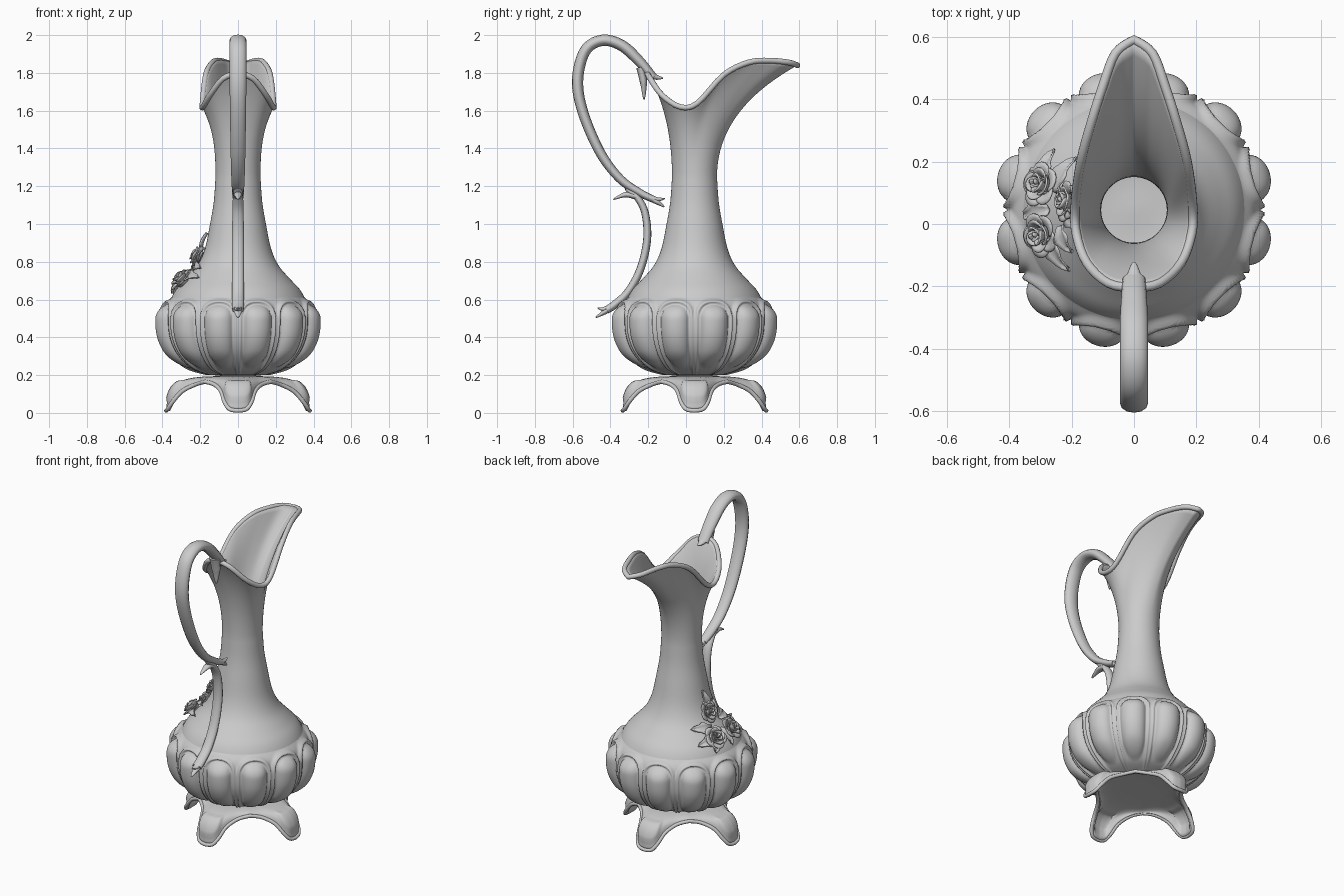
import bpy, bmesh, math
from mathutils import Vector, Matrix

if "Cube" in bpy.data.objects:
    bpy.data.objects.remove(bpy.data.objects["Cube"])

GREY = (0.6, 0.6, 0.6, 1)
mat = bpy.data.materials.new("plain_grey")
mat.use_nodes = True
mat.diffuse_color = GREY
mat.node_tree.nodes["Principled BSDF"].inputs["Base Color"].default_value = GREY
AXIS = Vector((0, 0.045, 0))


def link(name, data):
    obj = bpy.data.objects.new(name, data)
    bpy.context.collection.objects.link(obj)
    data.materials.append(mat)
    return obj


def spline(pts, n):
    """Smooth path through the points, n steps per span."""
    p = [Vector(q) for q in pts]
    p = [p[0]] + p + [p[-1]]
    out = []
    for a, b, c, d in zip(p, p[1:], p[2:], p[3:]):
        for i in range(n):
            t = i / n
            out.append(b + (c - a) * t / 2 + (a * 2 - b * 5 + c * 4 - d) * t**2 / 2
                       + (b * 3 - a - c * 3 + d) * t**3 / 2)
    return out + [p[-1]]


def skin(name, patches, wrap=False, thick=0):
    """Mesh from grids of points, with an optional wall thickness."""
    bm = bmesh.new()
    for rows in patches:
        grid = [[bm.verts.new(p) for p in row] for row in rows]
        n = len(rows[0])
        for lo, hi in zip(grid, grid[1:]):
            for i in range(n if wrap else n - 1):
                j = (i + 1) % n
                bm.faces.new((lo[i], lo[j], hi[j], hi[i]))
    bmesh.ops.remove_doubles(bm, verts=bm.verts, dist=1e-5)
    for f in bm.faces:
        f.smooth = True
    mesh = bpy.data.meshes.new(name)
    bm.to_mesh(mesh)
    bm.free()
    obj = link(name, mesh)
    if thick:
        mod = obj.modifiers.new("wall", "SOLIDIFY")
        mod.thickness = thick
        mod.offset = -1
    return obj


def tube(name, pts, depth, radii=(1, 1), cyclic=False, widen=1):
    """Round tube whose radius runs through the given factors."""
    cu = bpy.data.curves.new(name, "CURVE")
    cu.dimensions = "3D"
    cu.bevel_depth = depth
    cu.bevel_resolution = 4
    cu.use_fill_caps = True
    sp = cu.splines.new("POLY")
    sp.points.add(len(pts) - 1)
    sp.use_cyclic_u = cyclic
    for i, (point, p) in enumerate(zip(sp.points, pts)):
        k = i / (len(pts) - 1) * (len(radii) - 1)
        a = min(int(k), len(radii) - 2)
        point.co = (*p, 1)
        point.radius = radii[a] + (radii[a + 1] - radii[a]) * (k - a)
    obj = link(name, cu)
    obj.scale.x = widen
    return obj


def ring_dir(a):
    return Vector((math.sin(a), -math.cos(a), 0))


# Vessel: turned body and neck, opening into a swept spout
COLS = 72
profile = [(0, .2), (.13, .2), (.25, .25), (.33, .32), (.37, .4), (.38, .5), (.365, .58),
           (.33, .65), (.275, .71), (.215, .78), (.175, .87), (.148, 1), (.128, 1.12), (.119, 1.25)]
half = spline([(0, -.205, 1.8), (.08, -.19, 1.77), (.15, -.125, 1.68), (.185, -.03, 1.62),
               (.188, .06, 1.64), (.17, .2, 1.79), (.135, .33, 1.855), (.1, .44, 1.865),
               (.06, .545, 1.855), (0, .59, 1.84)], 4)
rim = half + [Vector((-p.x, p.y, p.z)) for p in half[-2:0:-1]]
dirs = [ring_dir(math.tau * i / COLS) for i in range(COLS)]
rows = [[AXIS + d * q.x + Vector((0, 0, q.y)) for d in dirs] for q in spline(profile, 4)]
neck = rows[-1]
for k in range(1, 21):
    t = k / 20
    row = []
    for a, b in zip(neck, rim):
        c = Vector((a.x, a.y, a.z + (b.z - a.z) * .6))
        row.append(a * (1 - t)**2 + c * 2 * t * (1 - t) + b * t * t)
    rows.append(row)
skin("vessel", [rows], True, .014)
tube("vessel_rim", rim, .015, cyclic=True)

# Fluted belt: twelve arched lobes with a beaded border and a swollen middle
LOBES, STEPS = 12, 24
belt = []
for q in spline([(.15, .2), (.26, .235), (.345, .31), (.39, .4), (.4, .5), (.385, .57), (.353, .612)], 8):
    r, z = q
    row = []
    arch = max(0, (z - .49) / .115)
    foot = max(0, (.33 - z) / .13)
    for i in range(LOBES * STEPS):
        s = abs(i % STEPS / STEPS * 2 - 1)
        edge = (s**2.5 + arch**2.5)**.4
        mid = (s**2.5 + arch**2.5 + foot**2.5)**.4
        bump = .022 * math.exp(-((edge - .88) / .09)**2)
        bump += .05 * max(0, 1 - (mid / .72)**2)**.6
        row.append(AXIS + ring_dir(math.tau * i / LOBES / STEPS) * (r + bump) + Vector((0, 0, z)))
    belt.append(row)
skin("fluted_belt", [belt], True)

# Base: one arched sheet drawn down into four feet with raised pads
side = spline([(.38, 0, .012), (.372, .045, .02), (.345, .072, .06), (.295, .09, .115),
               (.225, .125, .15), (.175, .175, .165)], 4)
leg = [Vector((p.x, -p.y, p.z)) for p in side[:0:-1]] + side[:-1]
edge, across = [], []
for k in range(4):
    out, tan = ring_dir(k * math.pi / 2), ring_dir((k + 1) * math.pi / 2)
    for i, p in enumerate(leg):
        edge.append(out * p.x + tan * p.y + Vector((0, 0, p.z)))
        across.append(i / (len(side) - 1) - 1)
TOP = .195
sheet = []
for k in range(24, -1, -1):
    t = k / 24
    row = []
    for e, s in zip(edge, across):
        flat = Vector((e.x, e.y, 0))
        w1, w2, w3 = 3 * t * (1 - t)**2, 3 * t * t * (1 - t), t**3
        p = flat * (w1 * .75 + w2 * .97 + w3) + Vector((0, 0, TOP * (1 - w3) + e.z * w3))
        pad = max(0, 1 - (s / .45)**2) * max(0, 1 - ((t - .72) / .2)**2)
        p += (flat.normalized() + Vector((0, 0, 1))) * .008 * min(1, pad * 4)
        row.append(AXIS + p)
    sheet.append(row)
skin("footed_base", [sheet], True, .018)
tube("base_rim", [AXIS + p for p in edge], .011, cyclic=True)


# Handle: two flattened scrolls with forked ends
def scroll(name, path, depth, radii, widen=1.5):
    tube(name, spline([(0, y, z) for y, z in path], 8), depth, radii, widen=widen)


scroll("upper_handle", [(-.175, 1.775), (-.243, 1.857), (-.34, 1.945), (-.445, 1.972), (-.535, 1.915),
                        (-.574, 1.76), (-.545, 1.59), (-.455, 1.38), (-.35, 1.24), (-.243, 1.165),
                        (-.17, 1.13)], .03, (.8, 1, 1, 1, .9, .75, .6))
scroll("lower_handle", [(-.315, 1.19), (-.265, 1.15), (-.217, 1.06), (-.206, .915), (-.243, .757),
                        (-.307, .64), (-.375, .575), (-.42, .545)], .021, (.6, .9, 1, 1, 1, 1))
prongs = [("top_prong_inner", [(-.21, 1.815), (-.165, 1.78), (-.122, 1.772)], .02),
          ("top_prong_outer", [(-.24, 1.83), (-.225, 1.75), (-.222, 1.66)], .024),
          ("middle_prong_high", [(-.2, 1.145), (-.155, 1.13), (-.112, 1.135)], .016),
          ("middle_prong_low", [(-.2, 1.14), (-.15, 1.115), (-.115, 1.09)], .017),
          ("curl_prong_out", [(-.26, 1.145), (-.32, 1.155), (-.385, 1.13)], .018),
          ("curl_prong_up", [(-.28, 1.16), (-.31, 1.185), (-.312, 1.21)], .016),
          ("end_prong_high", [(-.38, .575), (-.43, .55), (-.468, .555)], .016),
          ("end_prong_low", [(-.38, .57), (-.43, .535), (-.478, .505)], .018)]
for name, path, depth in prongs:
    scroll(name, path, depth, (1, .8, .15))


# Flower spray on the right shoulder
def on_body(deg, z, lift=0):
    for (r0, z0), (r1, z1) in zip(profile, profile[1:]):
        if z0 <= z <= z1 and z1 > z0:
            r = r0 + (r1 - r0) * (z - z0) / (z1 - z0)
            slope = (r0 - r1) / (z1 - z0)
    a = math.radians(deg)
    out = Vector((math.cos(a), math.sin(a), 0))
    normal = (out + Vector((0, 0, slope))).normalized()
    return AXIS + out * r + Vector((0, 0, z)) + normal * lift, normal


def rose(name, deg, z, size):
    at, normal = on_body(deg, z)
    frame = Matrix.Translation(at) @ normal.to_track_quat("Z", "Y").to_matrix().to_4x4()
    petals = []
    rings = [(3, .08, .15, .95), (3, .25, .25, .9), (4, .4, .4, .75), (5, .5, .6, .5)]
    for k, (count, base, flare, height) in enumerate(rings):
        for n in range(count):
            rows = []
            for i in range(6):
                row = []
                for j in range(-4, 5):
                    s = j / 4
                    t = i / 5 * (1 - .3 * s * s)
                    a = math.tau * n / count + k * .7 + s * 4.2 / count
                    r = base + flare * t * t + .06 * s
                    h = height * t - .25 * t**4 * flare
                    row.append(frame @ (Vector((math.cos(a) * r, math.sin(a) * r, h)) * size))
                rows.append(row)
            petals.append(rows)
    skin(name, petals, False, .006)


def leaf(deg0, z0, deg1, z1, width=.03):
    a, b = on_body(deg0, z0)[0], on_body(deg1, z1)[0]
    rows = []
    for i in range(9):
        t = i / 8
        p, normal = on_body(deg0 + (deg1 - deg0) * t, z0 + (z1 - z0) * t, .012 + .014 * math.sin(math.pi * t))
        cross = (b - a).cross(normal).normalized()
        wide = width * math.sin(math.pi * (.12 + .88 * t)) * (1 + .2 * math.cos(t * 14))
        rows.append([p + cross * s * wide + normal * .012 * (abs(s) - .5) for s in (-1, -.5, 0, .5, 1)])
    return rows


for name, deg, z, size in [("rose_back", 165, .69, .068), ("rose_front", 195, .69, .068),
                           ("rose_top", 173, .82, .062)]:
    rose(name, deg, z, size)
skin("rose_leaves", [leaf(168, .74, 138, .75), leaf(165, .69, 143, .67), leaf(195, .71, 223, .71),
                     leaf(192, .76, 214, .76), leaf(180, .72, 183, .63), leaf(163, .69, 160, .625),
                     leaf(175, .83, 171, .95), leaf(178, .81, 198, .87)], False, .006)
